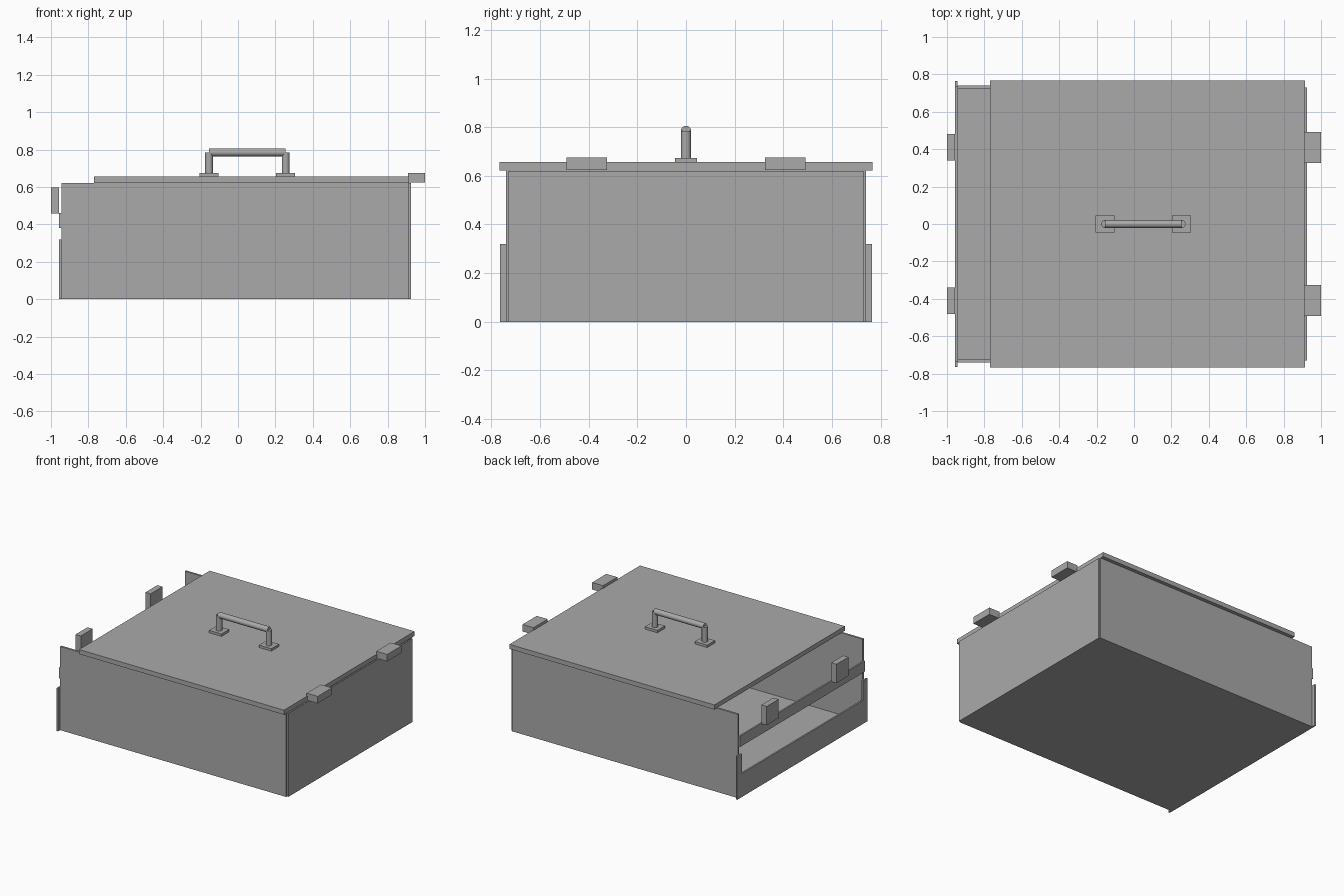
import bpy
import bmesh
from mathutils import Matrix, Vector

default = bpy.data.objects.get("Cube")
if default:
    bpy.data.objects.remove(default, do_unlink=True)

grey = bpy.data.materials.new("plain grey")
grey.use_nodes = True
colour = (0.4, 0.4, 0.4, 1)
grey.diffuse_color = colour
grey.node_tree.nodes["Principled BSDF"].inputs["Base Color"].default_value = colour


def finish(name, bm):
    bmesh.ops.recalc_face_normals(bm, faces=bm.faces)
    mesh = bpy.data.meshes.new(name)
    bm.to_mesh(mesh)
    bm.free()
    mesh.materials.append(grey)
    obj = bpy.data.objects.new(name, mesh)
    bpy.context.collection.objects.link(obj)
    return obj


def box(name, x, y, z):
    """Box from (min, max) ranges."""
    bm = bmesh.new()
    bmesh.ops.create_cube(bm, size=1)
    for v in bm.verts:
        v.co = [r[0] if c < 0 else r[1] for c, r in zip(v.co, (x, y, z))]
    return finish(name, bm)


def rod(name, start, end, radius):
    a, b = Vector(start), Vector(end)
    turn = (b - a).to_track_quat('Z', 'Y').to_matrix().to_4x4()
    bm = bmesh.new()
    bmesh.ops.create_cone(bm, cap_ends=True, segments=24, radius1=radius,
                          radius2=radius, depth=(b - a).length,
                          matrix=Matrix.Translation((a + b) / 2) @ turn)
    obj = finish(name, bm)
    bpy.ops.object.select_all(action='DESELECT')
    obj.select_set(True)
    bpy.context.view_layer.objects.active = obj
    bpy.ops.object.shade_smooth_by_angle()
    return obj


# Box body: floor, long walls and the closed end
box("floor", (-0.945, 0.915), (-0.735, 0.735), (0, 0.012))
box("closed_end", (0.915, 0.925), (-0.73, 0.73), (0, 0.62))

# Open end: low U-shaped sill with raised corners
outline = [(-0.765, 0), (0.765, 0), (0.765, 0.32), (0.71, 0.32),
           (0.71, 0.175), (-0.71, 0.175), (-0.71, 0.32), (-0.765, 0.32)]
bm = bmesh.new()
face = bm.faces.new([bm.verts.new((-0.957, y, z)) for y, z in outline])
made = bmesh.ops.extrude_face_region(bm, geom=[face])
bmesh.ops.translate(bm, vec=(0.012, 0, 0),
                    verts=[g for g in made["geom"] if isinstance(g, bmesh.types.BMVert)])
finish("open_end_sill", bm)
box("cross_bar", (-0.957, -0.945), (-0.735, 0.735), (0.38, 0.46))

# Lid, slid towards the closed end
box("lid", (-0.77, 0.915), (-0.767, 0.767), (0.622, 0.656))

# Paired walls and clips
for side, label in ((-1, "front"), (1, "back")):
    def span(a, b):
        return sorted((side * a, side * b))
    box(label + "_wall", (-0.945, 0.915), span(0.725, 0.74), (0, 0.622))
    box(label + "_lid_clip", (0.91, 1.0), span(0.325, 0.492), (0.624, 0.676))
    box(label + "_bar_clip", (-1.0, -0.957), span(0.34, 0.48), (0.457, 0.597))

# Handle: foot plates, posts and grip
for x, label in ((-0.155, "right"), (0.255, "left")):
    box(label + "_foot_plate", (x - 0.051, x + 0.051), (-0.045, 0.045), (0.656, 0.674))
    rod(label + "_post", (x, 0, 0.67), (x, 0, 0.785), 0.021)
rod("grip", (-0.155, 0, 0.785), (0.255, 0, 0.785), 0.021)
